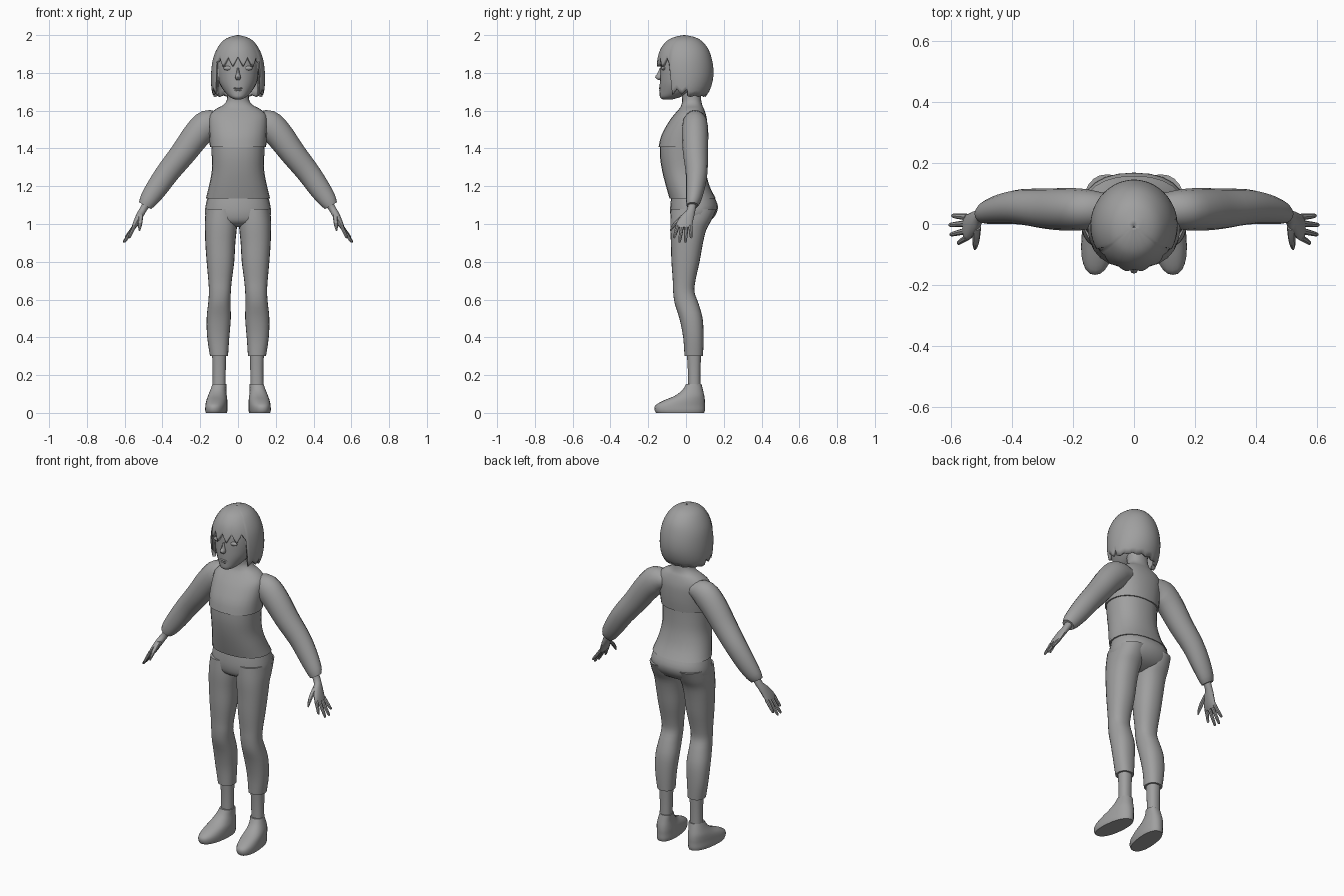
import bpy, bmesh, math
from mathutils import Vector

grey = bpy.data.materials.new("plain grey")
grey.diffuse_color = (0.35, 0.35, 0.35, 1)


def smooth_rows(rows, steps=3):
    """Catmull-Rom interpolation between rows of numbers."""
    out = []
    for i in range(len(rows) - 1):
        p0, p1, p2 = rows[max(i - 1, 0)], rows[i], rows[i + 1]
        p3 = rows[min(i + 2, len(rows) - 1)]
        for k in range(steps):
            t = k / steps
            out.append([0.5 * (2 * b + (c - a) * t + (2 * a - 5 * b + 4 * c - d) * t * t
                               + (3 * b - a - 3 * c + d) * t ** 3)
                        for a, b, c, d in zip(p0, p1, p2, p3)])
    return out + [list(rows[-1])]


def skin(name, rings, mirror=False, caps=True, angle=40):
    """Joins rings of points into one smooth surface."""
    bm = bmesh.new()
    loops = [[bm.verts.new(p) for p in ring] for ring in rings]
    n = len(loops[0])
    for a, b in zip(loops, loops[1:]):
        for i in range(n):
            j = (i + 1) % n
            bm.faces.new((a[i], a[j], b[j], b[i]))
    if caps:
        bm.faces.new(loops[0])
        bm.faces.new(loops[-1])
    bmesh.ops.recalc_face_normals(bm, faces=bm.faces)
    mesh = bpy.data.meshes.new(name)
    bm.to_mesh(mesh)
    bm.free()
    obj = bpy.data.objects.new(name, mesh)
    bpy.context.collection.objects.link(obj)
    finish(obj, mirror, angle)
    return obj


def finish(obj, mirror=False, angle=40):
    obj.data.materials.append(grey)
    bpy.ops.object.select_all(action='DESELECT')
    obj.select_set(True)
    bpy.context.view_layer.objects.active = obj
    bpy.ops.object.shade_smooth_by_angle(angle=math.radians(angle))
    if mirror:
        mod = obj.modifiers.new("mirror", 'MIRROR')
        mod.use_mirror_merge = False


def power(v, e):
    return math.copysign(abs(v) ** e, v)


def loft(name, rows, mirror=False, n=24, e=0.88, steps=3, shear=0.0):
    """Rows are (z, x min, x max, y front, y back)."""
    rings = []
    for z, x0, x1, y0, y1 in smooth_rows(rows, steps):
        ring = []
        for i in range(n):
            a = math.tau * i / n
            y = (y0 + y1) / 2 + (y1 - y0) / 2 * power(math.sin(a), e)
            x = (x0 + x1) / 2 + (x1 - x0) / 2 * power(math.cos(a), e)
            ring.append((x - y * shear, y, z))
        rings.append(ring)
    return skin(name, rings, mirror)


def centred(rows):
    return [(z, -w, w, f, b) for z, w, f, b in rows]


def tube(name, rows, n=16, steps=3):
    """Mirrored limb; rows are (x, y, z, radius across, radius along y)."""
    rows = smooth_rows(rows, steps)
    pts = [Vector(r[:3]) for r in rows]
    rings = []
    for i, r in enumerate(rows):
        d = pts[min(i + 1, len(pts) - 1)] - pts[max(i - 1, 0)]
        d.y = 0
        side = d.normalized().cross(Vector((0, 1, 0)))
        rings.append([pts[i] + side * r[3] * math.sin(math.tau * k / n)
                      + Vector((0, r[4] * math.cos(math.tau * k / n), 0)) for k in range(n)])
    return skin(name, rings, True)


def ellipsoid(name, loc, scale, mirror=False):
    rows = []
    for i in range(9):
        a = math.pi * (0.03 + 0.94 * i / 8)
        s, c = math.sin(a), math.cos(a)
        rows.append((loc[2] + scale[2] * c, loc[0] - scale[0] * s, loc[0] + scale[0] * s,
                     loc[1] - scale[1] * s, loc[1] + scale[1] * s))
    return loft(name, rows, mirror, 16, 1, 1)


# Shirt, cropped upper layer with the neck
loft("shirt", centred([
    (1.135, .17, -.087, .158), (1.20, .154, -.106, .125), (1.28, .139, -.126, .105),
    (1.36, .139, -.138, .10), (1.44, .143, -.138, .10)]))
loft("crop_top", centred([
    (1.408, .149, -.145, .106), (1.47, .152, -.13, .112), (1.54, .155, -.092, .112),
    (1.58, .148, -.062, .105), (1.61, .115, -.036, .095), (1.63, .078, -.025, .086),
    (1.66, .058, -.02, .08), (1.72, .058, -.03, .075)]))

# Trousers: hips and two legs
loft("hips", centred([
    (1.16, .155, -.075, .14), (1.10, .171, -.083, .168), (1.05, .174, -.083, .158),
    (1.01, .15, -.07, .12), (.985, .06, -.03, .06)]))
loft("trouser_leg", [
    (1.08, .005, .170, -.08, .163), (1.02, .003, .175, -.083, .135),
    (.97, .007, .175, -.083, .108), (.90, .014, .173, -.08, .09), (.80, .02, .166, -.077, .072),
    (.70, .033, .157, -.07, .05), (.64, .038, .154, -.068, .045), (.58, .04, .158, -.06, .066),
    (.50, .038, .166, -.035, .088), (.40, .046, .163, -.015, .093),
    (.30, .053, .148, -.008, .09)], True)
loft("ankle", [(.33, .062, .138, .003, .08), (.22, .065, .134, .01, .077),
               (.12, .066, .135, .01, .077)], True)
loft("shoe", [
    (0, .058, .165, -.158, .096), (.015, .055, .168, -.166, .10), (.04, .055, .167, -.162, .10),
    (.065, .057, .165, -.12, .10), (.09, .062, .16, -.06, .097),
    (.12, .066, .15, -.02, .09), (.152, .065, .14, 0, .082)], True, shear=.1)

# Sleeves and hands
tube("sleeve", [
    (.09, .05, 1.545, .045, .05), (.155, .048, 1.53, .076, .066), (.215, .048, 1.475, .075, .07),
    (.29, .05, 1.375, .068, .066), (.37, .056, 1.275, .062, .058), (.43, .05, 1.19, .057, .05),
    (.475, .04, 1.125, .047, .04), (.492, .033, 1.097, .036, .03)])
tube("palm", [
    (.48, .033, 1.115, .022, .024), (.503, .028, 1.075, .019, .022),
    (.52, .01, 1.045, .019, .034), (.54, -.008, 1.005, .016, .043), (.553, -.012, .98, .011, .042)])
fingers = [(-.045, .578, -.062, .925), (-.022, .602, -.034, .902),
           (.002, .605, -.003, .902), (.023, .596, .027, .925)]
for k, (y, tx, ty, tz) in enumerate(fingers):
    x, z = .548, .99
    tube("finger_%d" % (k + 1), [
        (x, y, z, .010, .011), ((x + tx) / 2, (y + ty) / 2, (z + tz) / 2, .009, .0095),
        (tx - .003, ty, tz + .006, .007, .007), (tx, ty, tz, .002, .002)], 8, 2)
tube("thumb", [(.515, -.005, 1.05, .014, .016), (.517, -.045, 1.015, .012, .014),
               (.52, -.07, .985, .009, .010), (.522, -.083, .962, .003, .003)], 8, 2)

# Head and face
loft("head", centred([
    (1.66, .018, -.125, -.07), (1.672, .043, -.138, -.03), (1.70, .071, -.139, .04),
    (1.74, .096, -.139, .09), (1.78, .107, -.138, .11), (1.83, .112, -.136, .12),
    (1.88, .106, -.13, .115), (1.93, .08, -.10, .09), (1.96, .04, -.05, .045)]), e=.95)
loft("nose", centred([(1.825, .006, -.14, -.11), (1.80, .009, -.15, -.11),
                      (1.777, .015, -.163, -.11), (1.762, .01, -.146, -.11)]), n=12)
ellipsoid("upper_lip", (0, -.134, 1.719), (.024, .009, .006))
ellipsoid("lower_lip", (0, -.133, 1.708), (.019, .009, .006))
ellipsoid("eye", (.052, -.119, 1.825), (.026, .011, .012), True)

# Bobbed hair with a jagged fringe
profile = smooth_rows([
    (2.0, .003, -.013, -.007), (1.99, .045, -.06, .045), (1.97, .08, -.10, .082),
    (1.93, .110, -.133, .116), (1.88, .131, -.15, .135), (1.82, .141, -.158, .145),
    (1.76, .143, -.154, .142), (1.70, .138, -.14, .122), (1.65, .122, -.12, .085)], 4)


def hair_point(z, a):
    for p, q in zip(profile, profile[1:]):
        if q[0] <= z:
            break
    t = (p[0] - z) / (p[0] - q[0])
    w, f, b = (u + (v - u) * t for u, v in zip(p[1:], q[1:]))
    return (w * math.sin(a), (f + b) / 2 - (b - f) / 2 * math.cos(a), z)


def hair_end(deg):
    d = abs((deg + 180) % 360 - 180)
    saw = abs((d / 12) % 2 - 1)
    if d < 60:
        return 1.835 + .05 * saw
    if d < 100:
        return 1.685 + .03 * saw
    return 1.672 + .008 * saw


angles = range(0, 360, 4)
hair = skin("hair", [[hair_point(2 - (2 - hair_end(g)) * (r / 18) ** 1.6, math.radians(g))
                      for g in angles] for r in range(19)], caps=False)
solid = hair.modifiers.new("thickness", 'SOLIDIFY')
solid.thickness = .018
solid.offset = -1
